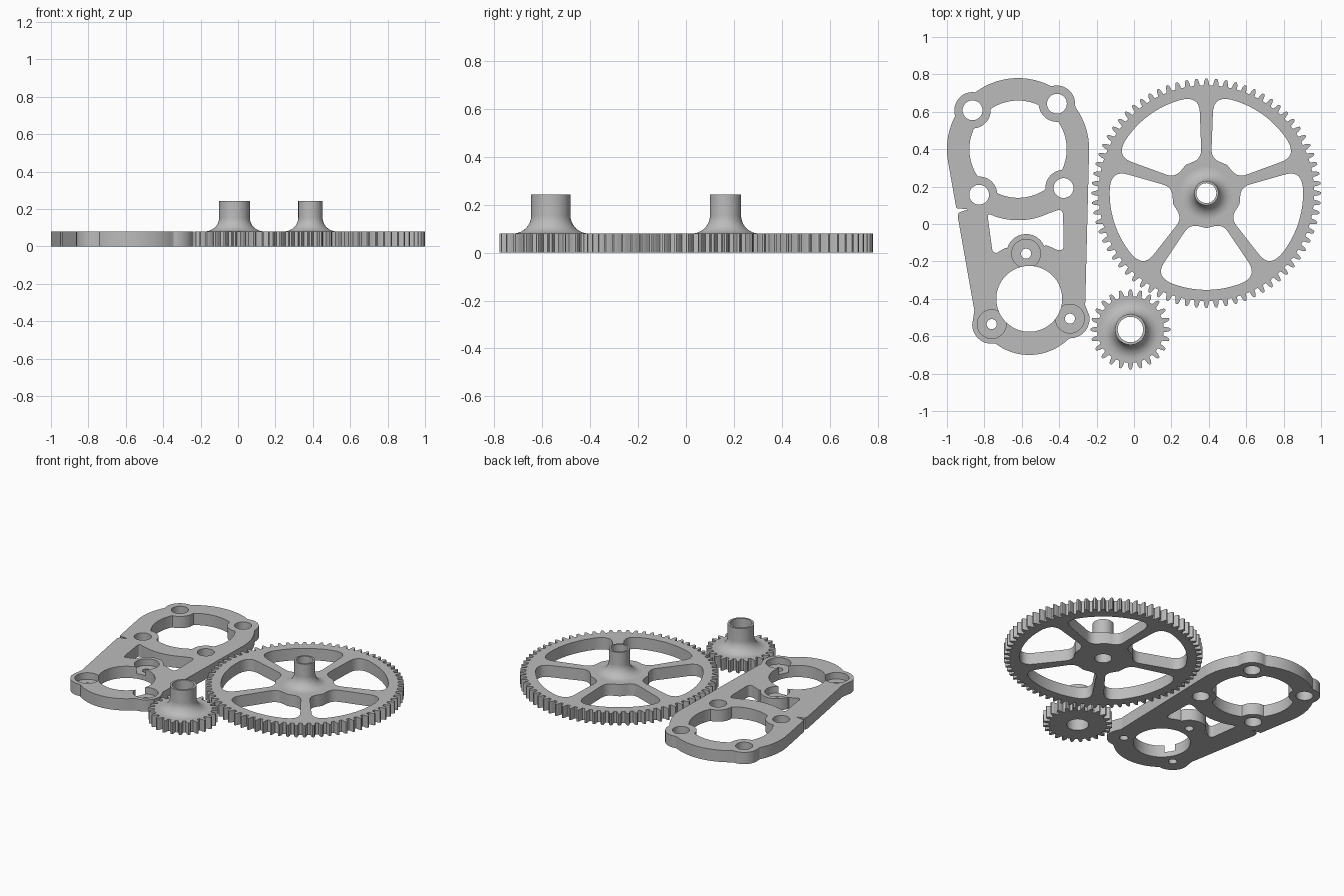
import bpy, bmesh, math
from mathutils import Vector

if "Cube" in bpy.data.objects:
    bpy.data.objects.remove(bpy.data.objects["Cube"])

T = 0.08          # plate thickness
TOP = 0.243       # hub height
grey = bpy.data.materials.new("plain grey")
grey.diffuse_color = (0.5, 0.5, 0.5, 1)
grey.use_nodes = True
grey.node_tree.nodes["Principled BSDF"].inputs["Base Color"].default_value = grey.diffuse_color


def polar(c, r, a):
    return (c[0] + r * math.cos(a), c[1] + r * math.sin(a))


def circle(c, r, n=64):
    return [polar(c, r, 2 * math.pi * i / n) for i in range(n)]


def finish(ob, angle=30):
    ob.data.materials.clear()
    ob.data.materials.append(grey)
    bpy.ops.object.select_all(action='DESELECT')
    bpy.context.view_layer.objects.active = ob
    ob.select_set(True)
    bpy.ops.object.shade_smooth_by_angle(angle=math.radians(angle))


def slab(name, loops, z0=0.0, z1=T):
    """Extrude an outline (first loop) with holes (other loops)."""
    cu = bpy.data.curves.new(name, 'CURVE')
    cu.dimensions = '2D'
    cu.fill_mode = 'BOTH'
    cu.extrude = (z1 - z0) / 2
    for loop in loops:
        sp = cu.splines.new('POLY')
        sp.points.add(len(loop) - 1)
        for p, (x, y) in zip(sp.points, loop):
            p.co = (x, y, 0, 1)
        sp.use_cyclic_u = True
    ob = bpy.data.objects.new(name, cu)
    bpy.context.collection.objects.link(ob)
    bpy.ops.object.select_all(action='DESELECT')
    bpy.context.view_layer.objects.active = ob
    ob.select_set(True)
    bpy.ops.object.convert(target='MESH')
    ob = bpy.context.view_layer.objects.active
    bm = bmesh.new()
    bm.from_mesh(ob.data)
    bmesh.ops.remove_doubles(bm, verts=bm.verts, dist=1e-5)
    bmesh.ops.translate(bm, verts=bm.verts, vec=(0, 0, (z0 + z1) / 2))
    bmesh.ops.recalc_face_normals(bm, faces=bm.faces)
    bm.to_mesh(ob.data)
    bm.free()
    return ob


def rounded(pts, n=7):
    """Round the corners of a loop of (x, y, cut length)."""
    out = []
    for i, (x, y, d) in enumerate(pts):
        p = Vector((x, y))
        if d == 0:
            out.append((x, y))
            continue
        a = Vector(pts[i - 1][:2]) - p
        b = Vector(pts[(i + 1) % len(pts)][:2]) - p
        a, b = p + a.normalized() * d, p + b.normalized() * d
        for k in range(n + 1):
            t = k / n
            q = a * (1 - t) ** 2 + p * 2 * t * (1 - t) + b * t * t
            out.append((q.x, q.y))
    return out


def teeth(c, n, outer):
    m = 2 * outer / (n + 2)
    pitch = n * m / 2
    prof = [(-0.32, pitch - 1.2 * m), (-0.27, pitch - 0.8 * m), (-0.23, pitch),
            (-0.16, pitch + 0.6 * m), (-0.09, outer)]
    prof += [(-f, r) for f, r in reversed(prof)]
    return [polar(c, r, 2 * math.pi * (i + f) / n) for i in range(n) for f, r in prof]


def hub(name, c, r, ri, fil=0.075, n=64):
    """Tube with a flared foot, standing on the gear face."""
    prof = []
    for k in range(13):
        a = math.pi / 2 * k / 12
        prof.append((r + fil - fil * math.sin(a), T + fil - fil * math.cos(a)))
    prof += [(r, TOP), (ri, TOP), (ri, T)]
    bm = bmesh.new()
    rings = [[bm.verts.new((*polar(c, pr, 2 * math.pi * i / n), z)) for i in range(n)]
             for pr, z in prof]
    for lo, hi in zip(rings, rings[1:]):
        for i in range(n):
            j = (i + 1) % n
            bm.faces.new((lo[i], lo[j], hi[j], hi[i]))
    me = bpy.data.meshes.new(name)
    bm.to_mesh(me)
    bm.free()
    ob = bpy.data.objects.new(name, me)
    bpy.context.collection.objects.link(ob)
    finish(ob)


# large gear with five rounded windows
BIG = (0.387, 0.165)


def window(mid):
    rin, rout, half = 0.187, 0.517, math.radians(36)
    ai = half - math.asin(0.026 / rin)
    ao = half - math.asin(0.038 / rout)
    pts = [(*polar(BIG, rin, mid + ai), 0.05), (*polar(BIG, rin, mid), 0),
           (*polar(BIG, rin, mid - ai), 0.05), (*polar(BIG, rout, mid - ao), 0.085)]
    for k in range(-10, 11):
        pts.append((*polar(BIG, rout, mid + (ao - 0.18) * k / 10), 0))
    pts.append((*polar(BIG, rout, mid + ao), 0.085))
    return rounded(pts)


windows = [window(math.radians(-90 + 72 * k)) for k in range(5)]
finish(slab("large_gear", [teeth(BIG, 72, 0.613), circle(BIG, 0.053)] + windows))
hub("large_gear_hub", BIG, 0.065, 0.053)

# small gear
SMALL = (-0.019, -0.564)
finish(slab("small_gear", [teeth(SMALL, 24, 0.214), circle(SMALL, 0.068)]))
hub("small_gear_hub", SMALL, 0.082, 0.068)

# bracket plate: tapered body with round ears
UP, LOW = (-0.62, 0.40), (-0.56, -0.40)
up_ears = [polar(UP, 0.32, math.radians(49.5 + 90 * k)) for k in range(4)]
low_ears = [polar(LOW, 0.242, math.radians(94 + 120 * k)) for k in range(3)]
solid = [(UP[0] + (LOW[0] - UP[0]) * t / 80, UP[1] + (LOW[1] - UP[1]) * t / 80,
          0.38 - 0.08 * t / 80) for t in range(81)]
solid += [(*e, 0.097) for e in up_ears] + [(*e, 0.105) for e in low_ears]


def ray(o, a, disc, side):
    """Distance along a ray to the far (+1) or near (-1) side of a disc."""
    dx, dy = disc[0] - o[0], disc[1] - o[1]
    b = dx * math.cos(a) + dy * math.sin(a)
    h = b * b - dx * dx - dy * dy + disc[2] ** 2
    return b + side * math.sqrt(h) if h > 0 and b > 0 else None


def outline(o, n=400):
    loop = []
    for i in range(n):
        a = 2 * math.pi * i / n
        hits = [ray(o, a, d, 1) for d in solid]
        loop.append(polar(o, max(h for h in hits if h), a))
    return loop


def eared_hole(n=240):
    loop = []
    for i in range(n):
        a = 2 * math.pi * i / n
        hits = [ray(UP, a, (*e, 0.097), -1) for e in up_ears]
        loop.append(polar(UP, min([0.26] + [h for h in hits if h]), a))
    return loop


def arc(c, r, a0, a1, n=12):
    return [(*polar(c, r, math.radians(a0 + (a1 - a0) * k / n)), 0) for k in range(n + 1)]


# middle opening, bounded by both rings and the top screw ear
opening = [(-0.785, 0.06, 0.03)] + arc(UP, 0.38, 251, 294)
opening += [(-0.38, 0.085, 0.04), (-0.375, -0.15, 0.04)]
opening += arc(LOW, 0.30, 62, 73, 3) + arc(low_ears[0], 0.105, 22, 164)
opening += arc(LOW, 0.30, 115, 125, 3) + [(-0.755, -0.16, 0.03)]

holes = [eared_hole(), circle(LOW, 0.176, 96), rounded(opening)]
holes += [circle(e, 0.053, 40) for e in up_ears] + [circle(e, 0.027, 32) for e in low_ears]
plate = slab("bracket_plate", [outline((-0.6, 0.1))] + holes)

# recessed screw seats
for e in low_ears:
    cutter = slab("seat_cutter", [circle(e, 0.077, 48)], 0.035, T + 0.05)
    cutter.hide_render = True
    mod = plate.modifiers.new("seat", 'BOOLEAN')
    mod.operation, mod.solver, mod.object = 'DIFFERENCE', 'EXACT', cutter
    bpy.context.view_layer.objects.active = plate
    bpy.ops.object.modifier_apply(modifier=mod.name)
    bpy.data.objects.remove(cutter)
finish(plate)
